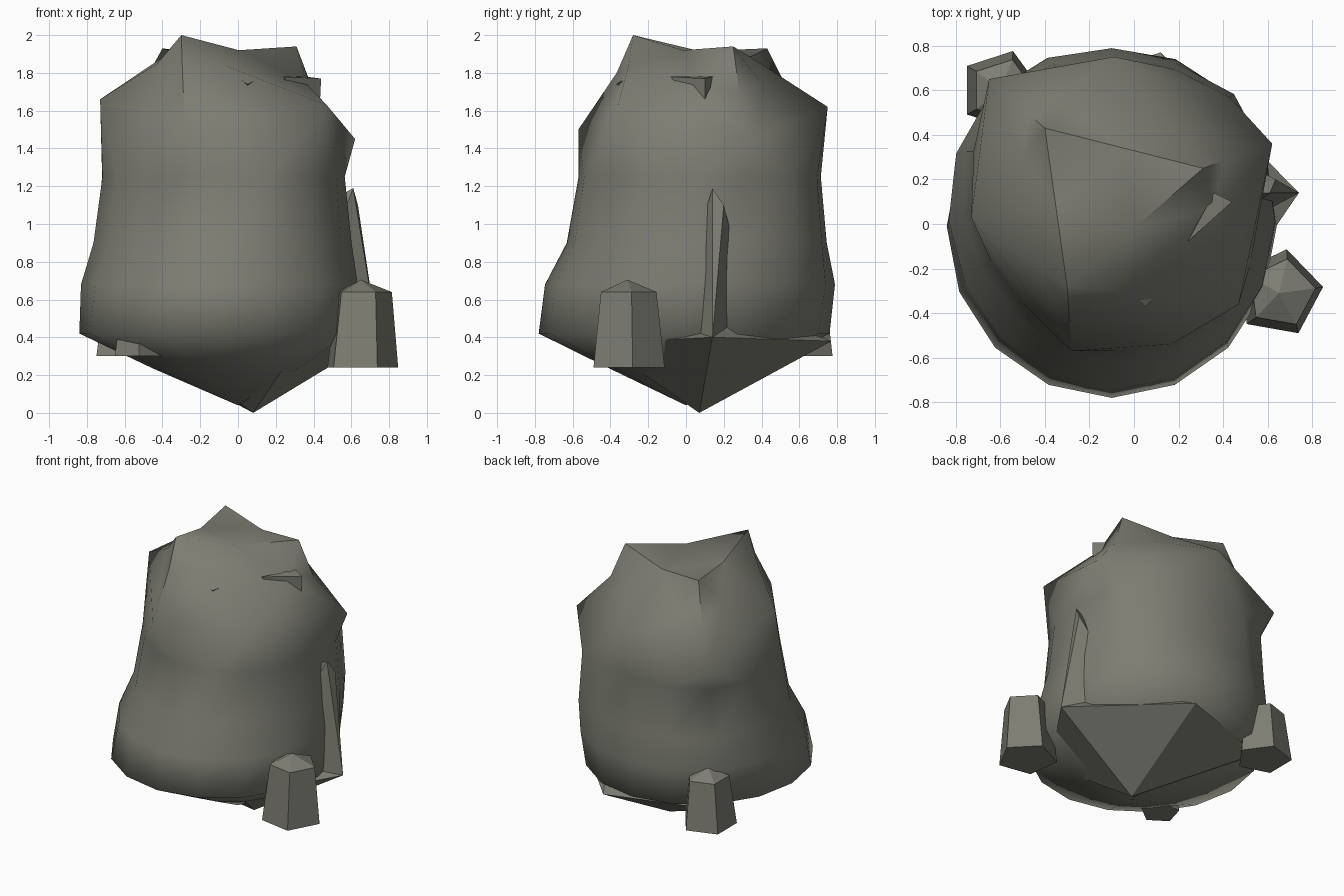
import bpy, bmesh, math
from mathutils import Vector

if "Cube" in bpy.data.objects:
    bpy.data.objects.remove(bpy.data.objects["Cube"])

stone = bpy.data.materials.new("warm grey stone")
stone.diffuse_color = (0.205, 0.205, 0.172, 1)
stone.use_nodes = True
stone.node_tree.nodes["Principled BSDF"].inputs["Base Color"].default_value = stone.diffuse_color


def finish(name, bm):
    bmesh.ops.recalc_face_normals(bm, faces=bm.faces)
    me = bpy.data.meshes.new(name)
    bm.to_mesh(me)
    bm.free()
    me.materials.append(stone)
    ob = bpy.data.objects.new(name, me)
    bpy.context.collection.objects.link(ob)
    return ob


def ring(cx, cy, rx, ry, z, n, turn=0, bumps=()):
    pts = []
    for i in range(n):
        a = turn + i * math.tau / n
        # bumps: (direction in degrees, extra radius)
        e = sum(d * max(0, math.cos(a - math.radians(c))) ** 6 for c, d in bumps)
        pts.append((cx + (rx + e) * math.cos(a), cy + (ry + e) * math.sin(a), z))
    return pts


def hull(name, points):
    bm = bmesh.new()
    vs = [bm.verts.new(p) for p in points]
    r = bmesh.ops.convex_hull(bm, input=vs)
    inner = [v for v in r["geom_interior"] if isinstance(v, bmesh.types.BMVert)]
    bmesh.ops.delete(bm, geom=inner, context='VERTS')
    return finish(name, bm)


# Boulder body: bulging smooth sides with a wide lip and a pointed underside
N = 16
rings = [(-0.05, -0.005, 0.40, 0.40, 0.235, ()),
         (-0.10, -0.01, 0.74, 0.77, 0.42, ()),
         (-0.10, 0.015, 0.73, 0.765, 0.68, ((45, .03), (135, .04), (225, -.03))),
         (-0.085, 0.045, 0.675, 0.68, 0.90, ((45, .08), (135, .08), (225, -.04), (315, .01))),
         (-0.08, 0.06, 0.63, 0.63, 1.25, ((45, .09), (135, .10), (225, -.04), (315, .03)))]
bm = bmesh.new()
rows = [[bm.verts.new(p) for p in ring(*r[:5], N, 0, r[5])] for r in rings]
tip = bm.verts.new((0, 0, 0.04))
for i in range(N):
    j = (i + 1) % N
    bm.faces.new((tip, rows[0][j], rows[0][i]))
    for a, b in zip(rows, rows[1:]):
        bm.faces.new((a[i], a[j], b[j], b[i]))
side_faces = set(bm.faces)

# Boulder crown: shoulder corners and three peaks hulled onto the top ring
corners = [(-0.73, 0.03, 1.66), (-0.09, 0.75, 1.62), (0.62, 0.36, 1.45),
           (0.47, -0.36, 1.63), (-0.28, -0.57, 1.50), (-0.65, 0.65, 1.40)]
peaks = [(-0.30, -0.28, 2.0), (0.31, 0.25, 1.94), (-0.40, 0.43, 1.93)]
low = [bm.verts.new(p) for p in corners]
high = [bm.verts.new(p) for p in peaks]
bmesh.ops.convex_hull(bm, input=rows[-1] + low + high)
floor = [f for f in bm.faces if f not in side_faces and all(v in rows[-1] for v in f.verts)]
bmesh.ops.delete(bm, geom=floor, context='FACES')

# Hollows between the peaks and their shoulders
drops = (0.05, 0.10, 0.10)
for e in [e for e in bm.edges if any(v in high for v in e.verts)]:
    pk = next(v for v in e.verts if v in high)
    other = e.other_vert(pk)
    between = other in high
    t = 0.5 if between else 0.3
    spot = pk.co.lerp(other.co, t)
    drop = 0.05 if between else drops[high.index(pk)]
    _, v = bmesh.utils.edge_split(e, pk, t)
    v.co = spot - Vector((0, 0, drop))
bmesh.ops.triangulate(bm, faces=[f for f in bm.faces if len(f.verts) > 4 or f not in side_faces])

# Smooth shading, with crisp edges kept only on the crown
for f in bm.faces:
    f.smooth = True
bmesh.ops.recalc_face_normals(bm, faces=bm.faces)
for e in bm.edges:
    limit = 48 if min(v.co.z for v in e.verts) > 1.3 else 100
    e.smooth = e.calc_face_angle(0) < math.radians(limit)
finish("boulder_body", bm)

# Angular core: downward pyramid with a separate fin rising on the right side
hull("angular_core", [(0.08, 0.07, 0), (0.74, 0.14, 0.40), (0.12, 0.77, 0.38),
                      (-0.60, 0.53, 0.37), (-0.42, -0.38, 0.36), (0.33, -0.46, 0.37),
                      (0.4, 0.3, 0.55)])
hull("side_fin", [(0.74, 0.14, 0.40), (0.30, -0.10, 0.40), (0.30, 0.38, 0.40),
                  (0.635, 0.20, 1.10), (0.61, 0.14, 1.19), (0.45, 0.14, 1.10)])

# Shards poking through the crown
hull("crown_shard", [(0.24, -0.08, 1.78), (0.36, 0.14, 1.78), (0.44, 0.10, 1.77),
                     (0.43, 0.10, 1.56), (0.30, 0.05, 1.60)])
hull("front_chip", [(0.01, -0.33, 1.77), (0.10, -0.32, 1.765),
                    (0.05, -0.37, 1.74), (0.06, -0.28, 1.70)])

# Five-sided stones around the foot
stones = [("right_stone", 0.65, -0.31, 0.20, 0.24, 0.42, 8),
          ("back_left_stone", -0.60, 0.60, 0.185, 0.30, 0.36, 72),
          ("front_left_stone", -0.53, -0.37, 0.13, 0.30, 0.30, 200)]
for name, x, y, r, z, h, turn in stones:
    t = math.radians(turn)
    hull(name, ring(x, y, r, r, z, 5, t)
         + ring(x + 0.01, y, r * 0.78, r * 0.78, z + h - 0.02, 5, t)
         + [(x, y, z + h + 0.045)])
